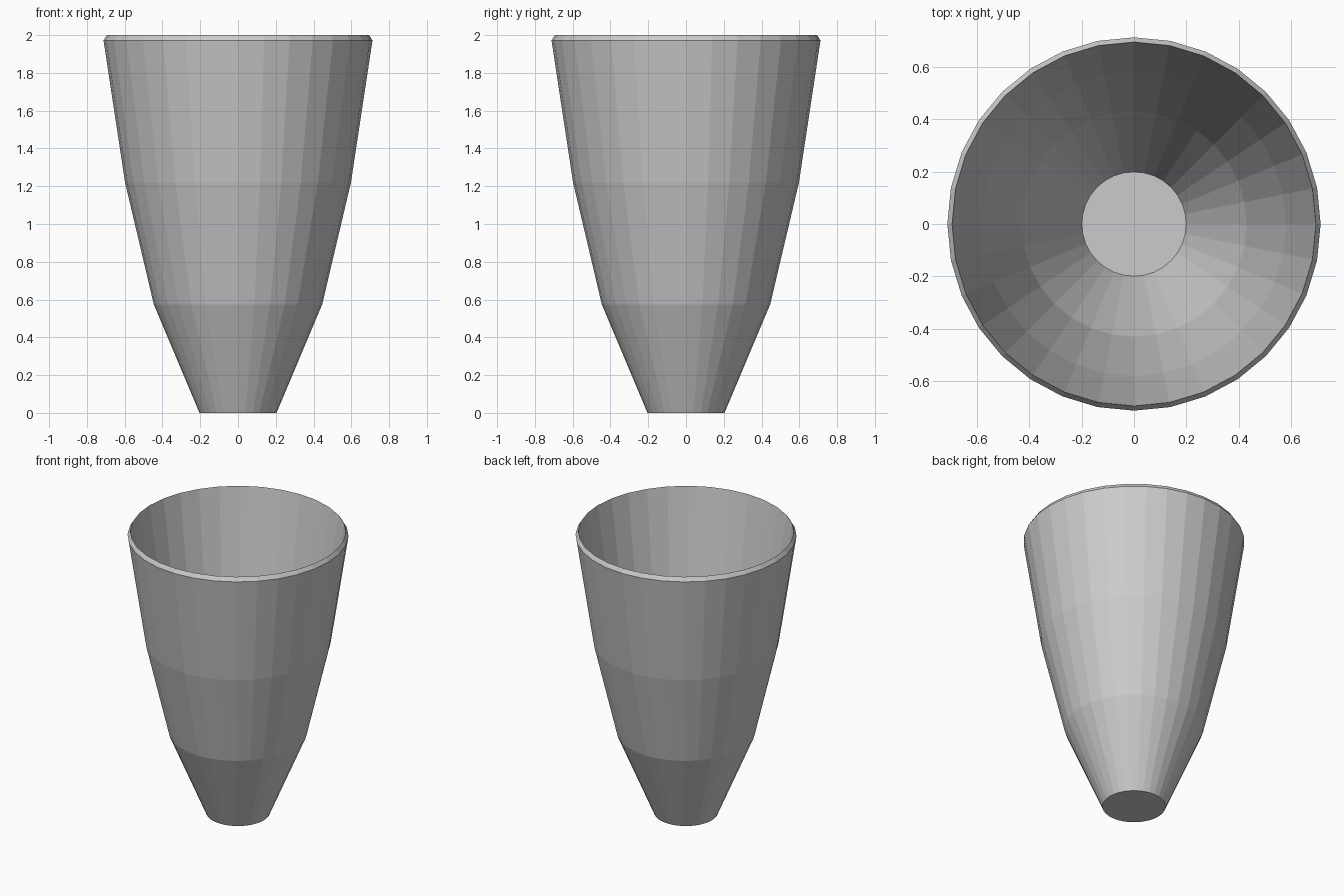
import bpy, bmesh, math

if "Cube" in bpy.data.objects:
    bpy.data.objects.remove(bpy.data.objects["Cube"])

SIDES = 32
# radius, height: outer wall upward, over the sloped rim, then down the inner wall
PROFILE = [(0.204, 0.0), (0.446, 0.575), (0.598, 1.22), (0.712, 1.972),
           (0.694, 2.0), (0.58, 1.225), (0.43, 0.58), (0.199, 0.02)]

bm = bmesh.new()
rings = []
for r, z in PROFILE:
    rings.append([bm.verts.new((r * math.cos(2 * math.pi * i / SIDES),
                                r * math.sin(2 * math.pi * i / SIDES), z))
                  for i in range(SIDES)])

# walls and rim
for a, b in zip(rings, rings[1:]):
    for i in range(SIDES):
        j = (i + 1) % SIDES
        bm.faces.new((a[i], a[j], b[j], b[i]))

# underside and inner floor
bm.faces.new(rings[0][::-1])
bm.faces.new(rings[-1])
bmesh.ops.recalc_face_normals(bm, faces=bm.faces)

mesh = bpy.data.meshes.new("tapered_cup")
bm.to_mesh(mesh)
bm.free()
cup = bpy.data.objects.new("tapered_cup", mesh)
bpy.context.collection.objects.link(cup)
